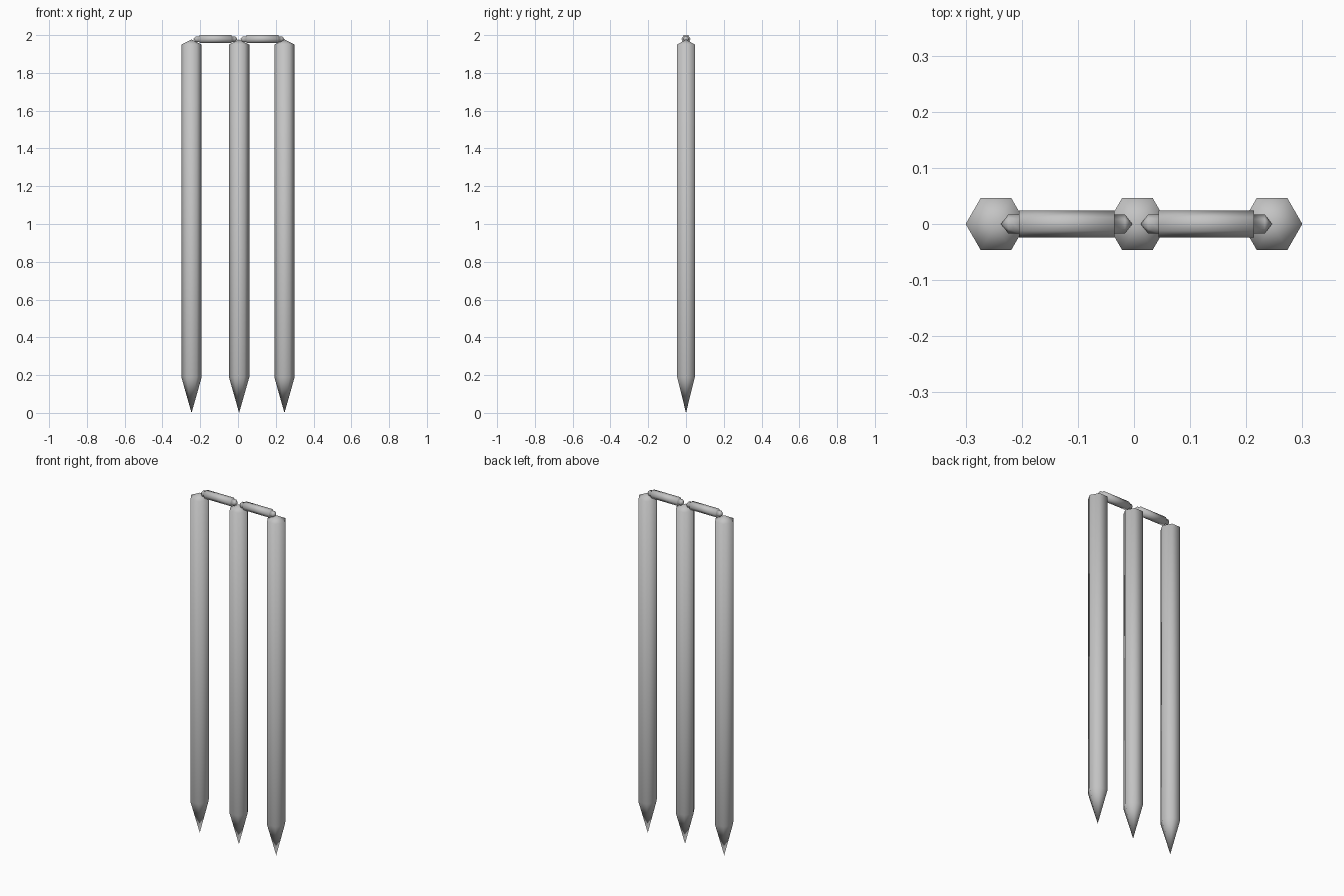
import bpy, bmesh, math
from mathutils import Matrix

if "Cube" in bpy.data.objects:
    bpy.data.objects.remove(bpy.data.objects["Cube"])

grey = bpy.data.materials.new("plain_grey")
grey.diffuse_color = (0.55, 0.55, 0.55, 1)
grey.use_nodes = True
grey.node_tree.nodes["Principled BSDF"].inputs["Base Color"].default_value = grey.diffuse_color


def lathe(name, profile, matrix, sides=6):
    """Six-sided smooth solid from (radius, height) rings; radius 0 makes a point."""
    bm = bmesh.new()
    rings = []
    for r, h in profile:
        n = sides if r > 0 else 1
        rings.append([bm.verts.new((r * math.cos(2 * math.pi * i / sides),
                                    r * math.sin(2 * math.pi * i / sides), h))
                      for i in range(n)])
    for a, b in zip(rings, rings[1:]):
        for i in range(sides):
            j = (i + 1) % sides
            corners = [a[i % len(a)], a[j % len(a)], b[j % len(b)], b[i % len(b)]]
            bm.faces.new(list(dict.fromkeys(corners)))
    bm.transform(matrix)
    bmesh.ops.recalc_face_normals(bm, faces=bm.faces)
    for f in bm.faces:
        f.smooth = True
    mesh = bpy.data.meshes.new(name)
    bm.to_mesh(mesh)
    bm.free()
    mesh.materials.append(grey)
    obj = bpy.data.objects.new(name, mesh)
    bpy.context.collection.objects.link(obj)
    return obj


# Three upright stumps: pointed foot, straight shaft, shallow conical top
stump = [(0, 0), (0.054, 0.19), (0.054, 1.95), (0, 1.977)]
for side, x in (("left", -0.246), ("middle", 0.006), ("right", 0.246)):
    lathe(side + "_stump", stump, Matrix.Translation((x, 0, 0)))

# Two bails lying across the tops: thick barrel with a thin pointed spigot at each end
half = [(0.024, 0.085), (0.017, 0.085), (0.017, 0.104), (0, 0.117)]
bail = [(r, -h) for r, h in reversed(half)] + half
lay_down = Matrix.Rotation(math.pi / 2, 4, 'Y')          # z axis -> x axis
for side, x in (("left", -0.12), ("right", 0.129)):
    turn = Matrix.Rotation(math.pi / 2, 4, 'Z')          # corners point to the sides
    lathe(side + "_bail", bail, Matrix.Translation((x, 0, 1.979)) @ lay_down @ turn)
